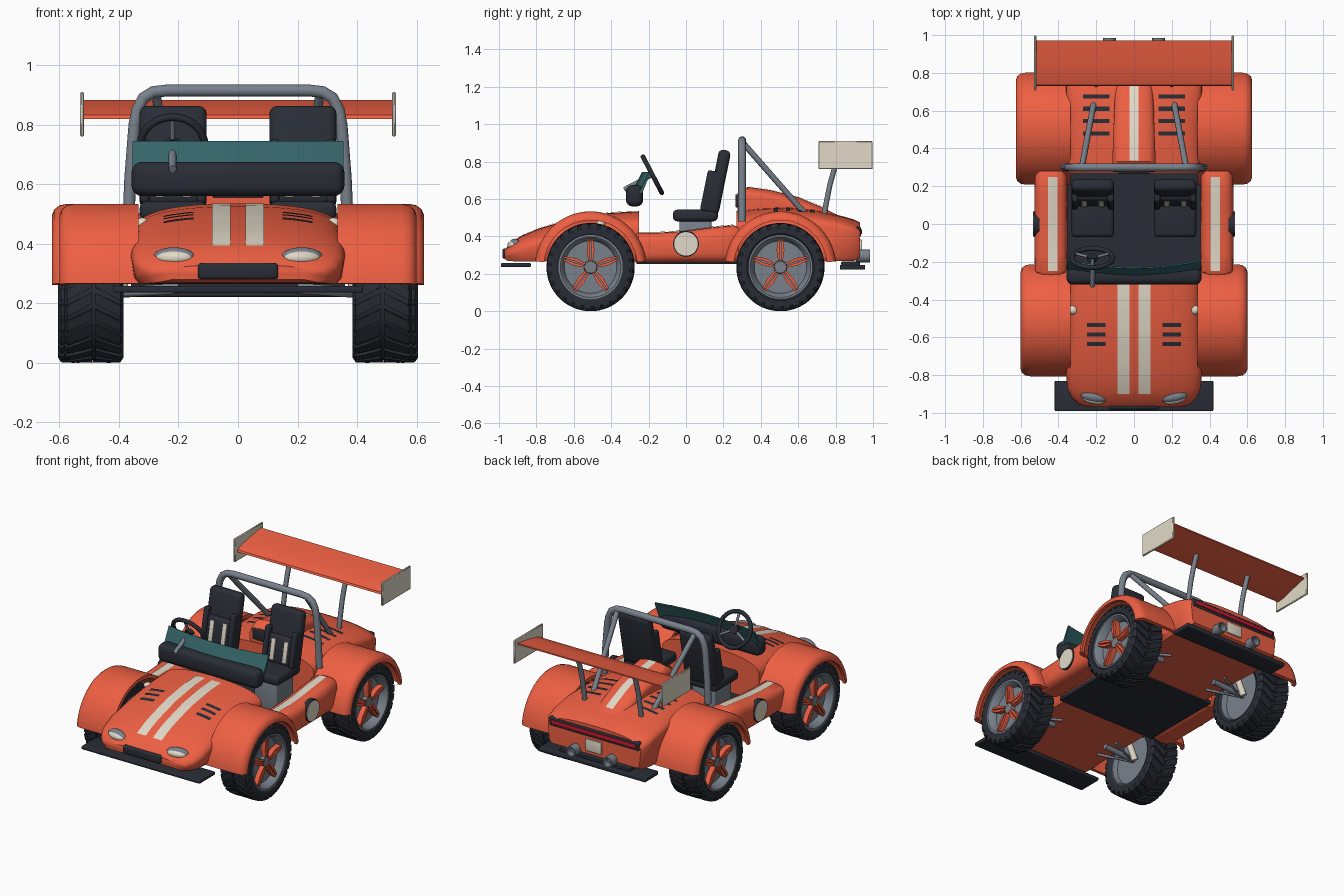
import bpy, bmesh
from math import sin, cos, pi, radians, atan2
from mathutils import Vector, Matrix
from mathutils.bvhtree import BVHTree

if "Cube" in bpy.data.objects:
    bpy.data.objects.remove(bpy.data.objects["Cube"])


def material(name, rgb):
    m = bpy.data.materials.new(name)
    m.diffuse_color = (*rgb, 1)
    m.use_nodes = True
    m.node_tree.nodes["Principled BSDF"].inputs["Base Color"].default_value = m.diffuse_color
    return m


ORANGE = material("orange_paint", (0.85, 0.115, 0.055))
DARK = material("dark_rubber", (0.022, 0.026, 0.036))
CREAM = material("cream", (0.76, 0.70, 0.58))
TEAL = material("teal_screen", (0.035, 0.13, 0.14))
STEEL = material("steel", (0.19, 0.22, 0.26))
RED = material("red_lamp", (0.6, 0.01, 0.03))


def finish(name, bm, mat, angle=38):
    bmesh.ops.remove_doubles(bm, verts=bm.verts, dist=1e-5)
    bmesh.ops.recalc_face_normals(bm, faces=bm.faces)
    me = bpy.data.meshes.new(name)
    bm.to_mesh(me)
    bm.free()
    ob = bpy.data.objects.new(name, me)
    bpy.context.collection.objects.link(ob)
    me.materials.append(mat)
    bpy.ops.object.select_all(action='DESELECT')
    ob.select_set(True)
    bpy.context.view_layer.objects.active = ob
    bpy.ops.object.shade_smooth_by_angle(angle=radians(angle))
    return ob


def add_loft(bm, rings, loop=False, caps=True, closed=True):
    vs = [[bm.verts.new(p) for p in r] for r in rings]
    n = len(vs[0])
    for i in range(len(vs) if loop else len(vs) - 1):
        a, b = vs[i], vs[(i + 1) % len(vs)]
        for j in range(n if closed else n - 1):
            k = (j + 1) % n
            bm.faces.new((a[j], a[k], b[k], b[j]))
    if caps and not loop:
        bm.faces.new(vs[0])
        bm.faces.new(vs[-1])


def loft(name, rings, mat, angle=38, **kw):
    bm = bmesh.new()
    add_loft(bm, rings, **kw)
    return finish(name, bm, mat, angle)


def spin(profile, cx, cy, cz, a0=0, a1=2 * pi, n=48):
    """Rings of an (x, r) profile turned about an axle along x."""
    full = a1 - a0 > 6.28
    return [[(cx + x, cy + r * cos(a), cz + r * sin(a)) for x, r in profile]
            for a in (a0 + (a1 - a0) * i / n for i in range(n if full else n + 1))]


def box(name, loc, size, mat, bevel=0.0, rx=0.0, seg=3):
    bm = bmesh.new()
    bmesh.ops.create_cube(bm, size=1)
    bmesh.ops.scale(bm, vec=size, verts=bm.verts)
    if bevel:
        bmesh.ops.bevel(bm, geom=bm.edges[:], offset=bevel, segments=seg, profile=0.5, affect='EDGES')
    bmesh.ops.transform(bm, matrix=Matrix.Translation(loc) @ Matrix.Rotation(rx, 4, 'X'), verts=bm.verts)
    return finish(name, bm, mat)


def tube(name, pts, r, mat=STEEL):
    cu = bpy.data.curves.new(name, 'CURVE')
    cu.dimensions = '3D'
    cu.bevel_depth, cu.bevel_resolution, cu.use_fill_caps = r, 3, True
    sp = cu.splines.new('POLY')
    sp.points.add(len(pts) - 1)
    for p, q in zip(sp.points, pts):
        p.co = (*q, 1)
    cu.materials.append(mat)
    ob = bpy.data.objects.new(name, cu)
    bpy.context.collection.objects.link(ob)


def ball(name, loc, size, mat, rz=0.0):
    bm = bmesh.new()
    bmesh.ops.create_uvsphere(bm, u_segments=20, v_segments=12, radius=1)
    m = Matrix.Translation(loc) @ Matrix.Rotation(rz, 4, 'Z') @ Matrix.Diagonal((*size, 1))
    bmesh.ops.transform(bm, matrix=m, verts=bm.verts)
    return finish(name, bm, mat, 60)


def surface(ob):
    me = ob.data
    return BVHTree.FromPolygons([v.co for v in me.vertices], [p.vertices[:] for p in me.polygons])


def decal(name, x0, x1, y0, y1, tree, mat, n=12):
    """Thin painted strip draped on a surface from above."""
    rings = []
    for i in range(n + 1):
        y = y0 + (y1 - y0) * i / n
        rings.append([(x, y, tree.ray_cast(Vector((x, y, 2)), Vector((0, 0, -1)))[0].z + 0.004)
                      for x in (x0 + (x1 - x0) * j / 4 for j in range(5))])
    return loft(name, rings, mat, closed=False, caps=False)


def body_ring(y, w, zb, ze, zt, e=0.8):
    top = []
    for i in range(21):
        t = pi * i / 20
        c = cos(t)
        top.append((w * abs(c) ** e * (1 if c > 0 else -1), y, ze + (zt - ze) * max(sin(t), 0) ** e))
    return [(-w * .97, y, zb + .02), (-w * .92, y, zb), (w * .92, y, zb), (w * .97, y, zb + .02)] + top


# Front body, rear body and engine hump
hood = loft("front_body", [body_ring(*s) for s in (
    (-.97, .24, .28, .30, .33), (-.955, .295, .27, .30, .345), (-.92, .33, .267, .31, .38),
    (-.87, .353, .265, .33, .408), (-.78, .36, .265, .36, .445), (-.6, .345, .265, .41, .496),
    (-.42, .345, .265, .435, .525), (-.25, .345, .265, .44, .535))], ORANGE)
rear = loft("rear_body", [body_ring(*s) for s in (
    (.27, .35, .262, .45, .535), (.4, .35, .265, .46, .55), (.55, .35, .265, .465, .555),
    (.7, .36, .265, .46, .54), (.83, .36, .268, .44, .51), (.9, .35, .27, .42, .49),
    (.93, .33, .285, .40, .475))], ORANGE)
hump = loft("engine_hump", [body_ring(y, w, .45, z - .05, z) for y, w, z in (
    (.275, .11, .63), (.33, .115, .665), (.45, .11, .648), (.6, .105, .61), (.72, .10, .56), (.81, .09, .515))], ORANGE)
box("hump_intake", (0, .272, .59), (.17, .015, .07), DARK, .005)
box("floor", (0, .01, .265), (.72, .55, .025), DARK)
hood_t, rear_t, hump_t = surface(hood), surface(rear), surface(hump)
decal("hump_stripe", -.025, .025, .335, .78, hump_t, CREAM)

# Nose and tail fittings
box("grille", (0, -.962, .308), (.27, .04, .055), DARK, .012)
box("front_splitter", (0, -.91, .247), (.84, .16, .022), DARK, .006)
box("rear_diffuser", (0, .89, .235), (.76, .135, .026), DARK, .006)
box("diffuser_step", (0, .88, .255), (.5, .1, .02), DARK, .004)
box("tail_light_frame", (0, .915, .425), (.64, .04, .055), DARK, .008)
box("tail_light", (0, .925, .425), (.60, .032, .024), RED, .004)
box("rear_plate", (0, .935, .345), (.11, .012, .075), CREAM, .003)

# Wing
loft("wing", [[(x, y, z) for y, z in (
    (.73, .82), (.735, .832), (.78, .85), (.86, .867), (.972, .884), (.972, .876), (.86, .848), (.78, .826))]
    for x in (-.52, .52)], ORANGE)

for s in (-1, 1):
    side = "left" if s < 0 else "right"

    # Stripes, louvres and lamps
    a, b = sorted((s * .025, s * .088))
    decal(f"hood_stripe_{side}", a, b, -.90, -.30, hood_t, CREAM)
    for y in (-.635, -.585, -.535):
        decal(f"hood_louvre_{side}", *sorted((s * .15, s * .25)), y - .011, y + .011, hood_t, DARK, 2)
    for y in (.48, .545, .61, .675):
        decal(f"deck_louvre_{side}", *sorted((s * .13, s * .27)), y - .011, y + .011, rear_t, DARK, 2)
    ball(f"headlight_rim_{side}", (s * .215, -.915, .355), (.072, .03, .033), STEEL, s * .2)
    ball(f"headlight_{side}", (s * .215, -.925, .353), (.062, .028, .025), CREAM, s * .2)
    ball(f"indicator_{side}", (s * .322, -.455, .468), (.025, .024, .02), CREAM)
    tube(f"exhaust_{side}", [(s * .13, .8, .295), (s * .13, .95, .295)], .022)
    loft(f"exhaust_tip_{side}", [[(s * .13 + r * cos(2 * pi * i / 20), y, .295 + r * sin(2 * pi * i / 20))
         for i in range(20)] for y, r in ((.91, .034), (.985, .034), (.985, .026), (.93, .026))], STEEL)

    # Side pod with stripe and roundel
    rings = []
    for y, k, zt in ((-.27, .80, .41), (-.255, .95, .42), (-.15, 1, .42), (0, 1, .43), (.15, 1, .45), (.255, .97, .46), (.28, .82, .45)):
        hz, ring = (zt - .26) / 2, []
        for i in range(24):
            c, d = cos(2 * pi * i / 24), sin(2 * pi * i / 24)
            ring.append((s * (.44 + .088 * k * abs(c) ** .6 * (1 if c > 0 else -1)), y,
                         .26 + hz + hz * abs(d) ** .6 * (1 if d > 0 else -1)))
        rings.append(ring)
    pod = loft(f"side_pod_{side}", rings, ORANGE)
    decal(f"pod_stripe_{side}", *sorted((s * .405, s * .455)), -.25, .25, surface(pod), CREAM)
    for nm, r, x, m in (("roundel_edge", .069, .531, DARK), ("roundel", .063, .534, CREAM)):
        loft(f"{nm}_{side}", spin([(s * .5, 0), (s * .5, r), (s * x, r), (s * x, 0)], 0, 0, .36), m,
             loop=True, closed=False)

    # Wheels, fenders and suspension
    for end, cy, h, fx in (("front", -.51, .10, .60), ("rear", .505, .11, .625)):
        cx, cz, tag = s * (.385 + h), .236, f"{end}_{side}"
        bm = bmesh.new()
        add_loft(bm, spin([(x * h, r) for x, r in ((-.9, .165), (-1, .18), (-1, .21), (-.88, .226), (.88, .226),
                 (1, .21), (1, .18), (.9, .165))], cx, cy, cz), loop=True)
        for k in range(26):  # chevron tread blocks
            for q in (-1, 1):
                t = 2 * pi * k / 26
                rows = []
                for x, off, r in ((.06, 0, .236), (.55, .11, .236), (.9, .19, .234), (1.0, .2, .218)):
                    rows.append([(cx + q * x * h, cy + rr * cos(t + off + w), cz + rr * sin(t + off + w))
                                 for rr, w in ((r - .02, 0), (r, 0), (r, .165), (r - .02, .165))])
                add_loft(bm, rows)
        finish(f"tyre_{tag}", bm, DARK, 30)
        prof = ((.72, 0), (.72, .032), (.5, .036), (.5, .14), (.9, .155), (.96, .162), (.96, .172), (-.9, .172),
                (-.9, .16), (-.6, .15), (-.6, 0))
        loft(f"rim_{tag}", spin([(s * x * h, r) for x, r in prof], cx, cy, cz), STEEL, loop=True, closed=False)
        bm = bmesh.new()
        for k in range(5):  # split spokes
            t = pi / 2 + 2 * pi * k / 5
            for q in (-1, 1):
                add_loft(bm, [[(cx + s * x * h, cy + r * cos(t) - p * sin(t), cz + r * sin(t) + p * cos(t))
                         for x, p in ((.45, q * i), (.8, q * i), (.8, q * o), (.45, q * o))]
                         for r, i, o in ((.032, .002, .012), (.09, .004, .021), (.152, .002, .012))])
        finish(f"spokes_{tag}", bm, ORANGE)
        prof = [(.335, .298), (fx - .05, .298), (fx - .025, .293), (fx - .007, .279), (fx, .26), (fx, .25),
                (fx - .02, .25), (fx - .03, .265), (fx - .06, .275), (.335, .275)]
        loft(f"fender_{tag}", spin([(s * x, r) for x, r in prof], 0, cy, cz, radians(6), radians(174), 36), ORANGE)
        tube(f"axle_{tag}", [(s * .2, cy, .25), (s * .44, cy, .236)], .018)
        tube(f"control_arm_{tag}", [(s * .21, cy - .09, .24), (s * .42, cy, .225), (s * .21, cy + .09, .24)], .009)
        tube(f"shock_{tag}", [(s * .41, cy + .03, .22), (s * .335, cy + .03, .38)], .02, CREAM)

    # Seats
    x = s * .218
    box(f"seat_base_{side}", (x, .05, .38), (.16, .17, .21), STEEL, .005)
    box(f"seat_cushion_{side}", (x, .05, .512), (.225, .24, .062), DARK, .022)
    box(f"seat_back_{side}", (x, .175, .69), (.225, .065, .35), DARK, .025, -.2)
    box(f"seat_lumbar_{side}", (x, .142, .615), (.215, .07, .18), DARK, .025, -.2)
    for q in (-1, 1):
        box(f"seat_bolster_{side}", (x + q * .095, .135, .64), (.032, .08, .22), DARK, .013, -.2)
        box(f"seat_stripe_{side}", (x + q * .045, .17, .765), (.028, .012, .15), CREAM, .003, -.2)
        box(f"seat_stripe_low_{side}", (x + q * .045, .107, .62), (.028, .012, .13), CREAM, .003, -.2)

    # Wing supports and roll bar stays
    box(f"wing_end_plate_{side}", (s * .524, .853, .835), (.013, .29, .15), CREAM, .004, 0, 1)
    tube(f"wing_strut_{side}", [(s * .2, y, z) for y, z in ((.735, .49), (.75, .58), (.77, .68), (.79, .75), (.825, .85))], .015)
    tube(f"roll_stay_{side}", [(s * .275, .305, .90), (s * .21, .655, .50)], .016)

# Roll bar
half = [(.368, .48), (.362, .62), (.348, .80), (.338, .85), (.318, .89), (.285, .91), (.24, .915)]
tube("roll_bar", [(-x, .3, z) for x, z in half] + [(x, .3, z) for x, z in reversed(half)], .021)

# Dashboard, curved screen and steering wheel
box("dashboard", (0, -.275, .618), (.715, .092, .115), DARK, .035, 0, 4)
rings = []
for i in range(13):
    u = i / 6 - 1
    b = .04 * u * u
    rings.append([(.355 * u, y + b, z) for y, z in
                  ((-.29, .635), (-.235, .745), (-.228, .742), (-.275, .63))])
loft("wind_screen", rings, TEAL)

c = Vector((-.22, -.18, .73))
axis = Vector((0, .886, .463))
up = Vector((0, -.463, .886))
right = Vector((1, 0, 0))
rings = []
for i in range(36):
    d = right * cos(2 * pi * i / 36) + up * sin(2 * pi * i / 36)
    rings.append([c + d * (.108 + .013 * cos(2 * pi * j / 10)) + axis * .013 * sin(2 * pi * j / 10) for j in range(10)])
loft("steering_wheel", rings, DARK, 60, loop=True)
for a in (pi / 2, pi * 7 / 6, pi * 11 / 6):
    tube("steering_spoke", [c, c + (right * cos(a) + up * sin(a)) * .105], .008, STEEL)
tube("steering_hub", [c - axis * .012, c + axis * .012], .028, DARK)
tube("steering_column", [c, c - axis * .17], .013)
